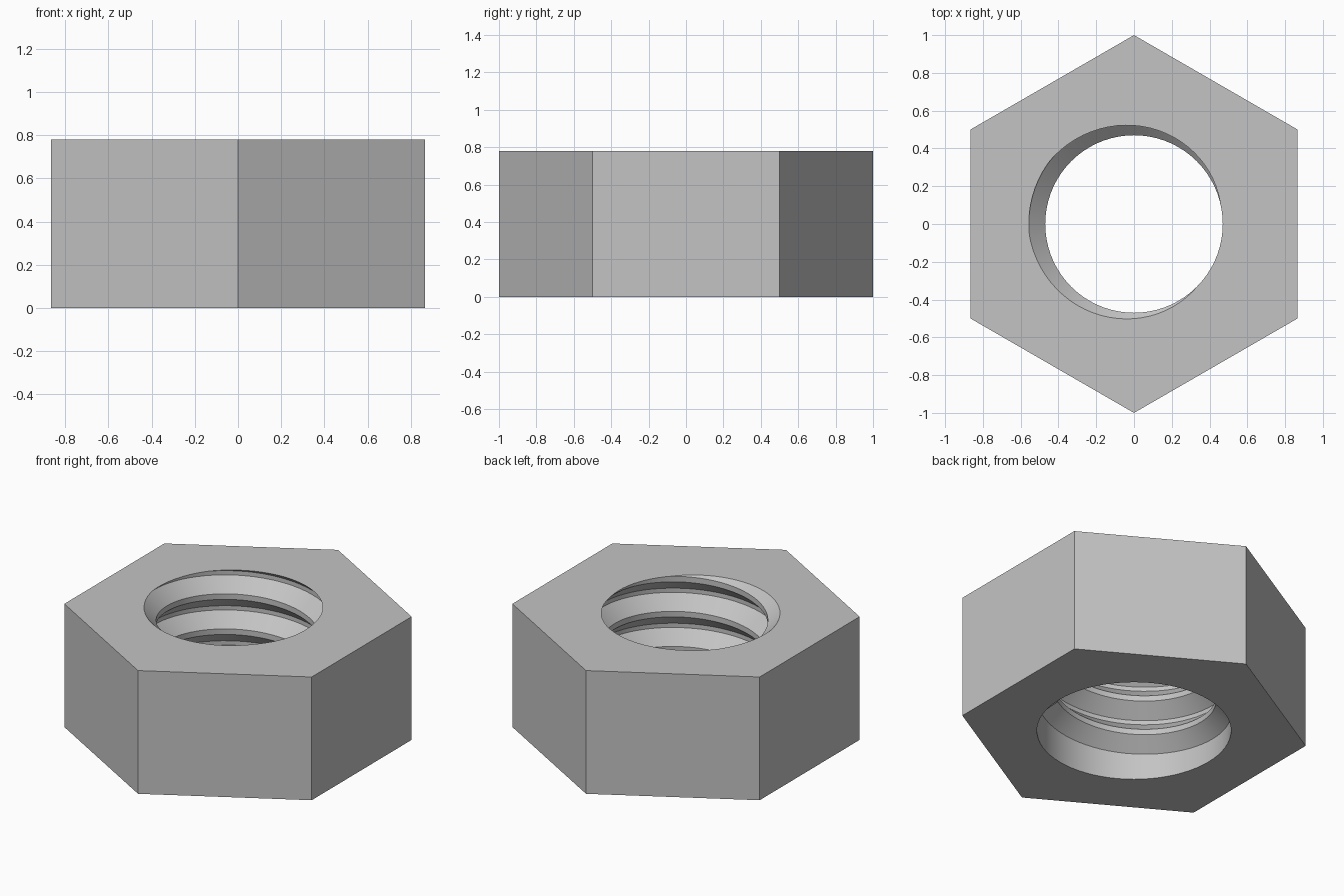
import bpy
import bmesh
from math import cos, sin, pi, radians

cube = bpy.data.objects.get("Cube")
if cube:
    bpy.data.objects.remove(cube, do_unlink=True)

HEIGHT = 0.78
ROOT, CREST = 0.557, 0.47      # thread radii
PITCH, START_Z = 0.222, 0.0135
START = radians(-20)
SEGS, TURNS = 72, 5
# One thread ridge: radius and height above its lower edge
RIDGE = [(ROOT, 0), (CREST, 0.08), (CREST, 0.115), (ROOT, 0.195), (ROOT, PITCH)]

bm = bmesh.new()


def polar(radius, angle, z):
    return bm.verts.new((radius * cos(angle), radius * sin(angle), z))


def wall(columns):
    """Join neighbouring columns of vertices with quads."""
    for a, b in zip(columns, columns[1:]):
        for k in range(len(a) - 1):
            bm.faces.new((a[k], a[k + 1], b[k + 1], b[k]))


# Helical thread, rising anticlockwise
thread = []
for i in range(SEGS * TURNS + 1):
    angle = START + 2 * pi * i / SEGS
    lift = START_Z + PITCH * i / SEGS
    thread.append([polar(r, angle, lift + z) for r, z in RIDGE])
wall(thread)
bm.faces.new(thread[0][:4])    # blunt end of the ridge

# Plain bore below the first turn
bore = []
for i in range(SEGS + 1):
    angle = START + 2 * pi * i / SEGS
    bore.append([polar(ROOT, angle, 0), polar(ROOT, angle, START_Z + PITCH * i / SEGS)])
wall(bore)
bmesh.ops.remove_doubles(bm, verts=bm.verts[:], dist=0.0001)

# Trim the thread level with the top
bmesh.ops.bisect_plane(bm, geom=bm.verts[:] + bm.edges[:] + bm.faces[:], dist=0.00001,
                       plane_co=(0, 0, HEIGHT), plane_no=(0, 0, 1), clear_outer=True)

# Six outer sides
corners = [[polar(1, radians(30 + 60 * i), z) for z in (0, HEIGHT)] for i in range(6)]
wall(corners + corners[:1])

# Flat top and bottom between the hexagon and the bore
for level in (0, HEIGHT):
    rim = [e for e in bm.edges if e.is_boundary
           and all(abs(v.co.z - level) < 0.0001 for v in e.verts)]
    bmesh.ops.triangle_fill(bm, edges=rim, use_beauty=True, normal=(0, 0, 1 if level else -1))
bmesh.ops.recalc_face_normals(bm, faces=bm.faces[:])

mesh = bpy.data.meshes.new("hex_nut")
bm.to_mesh(mesh)
bm.free()
nut = bpy.data.objects.new("hex_nut", mesh)
bpy.context.collection.objects.link(nut)

# Plain grey metal
grey = bpy.data.materials.new("grey_metal")
grey.use_nodes = True
colour = (0.55, 0.55, 0.55, 1)
grey.diffuse_color = colour
grey.node_tree.nodes["Principled BSDF"].inputs["Base Color"].default_value = colour
mesh.materials.append(grey)

bpy.ops.object.select_all(action="DESELECT")
nut.select_set(True)
bpy.context.view_layer.objects.active = nut
bpy.ops.object.shade_smooth_by_angle(angle=radians(25))
